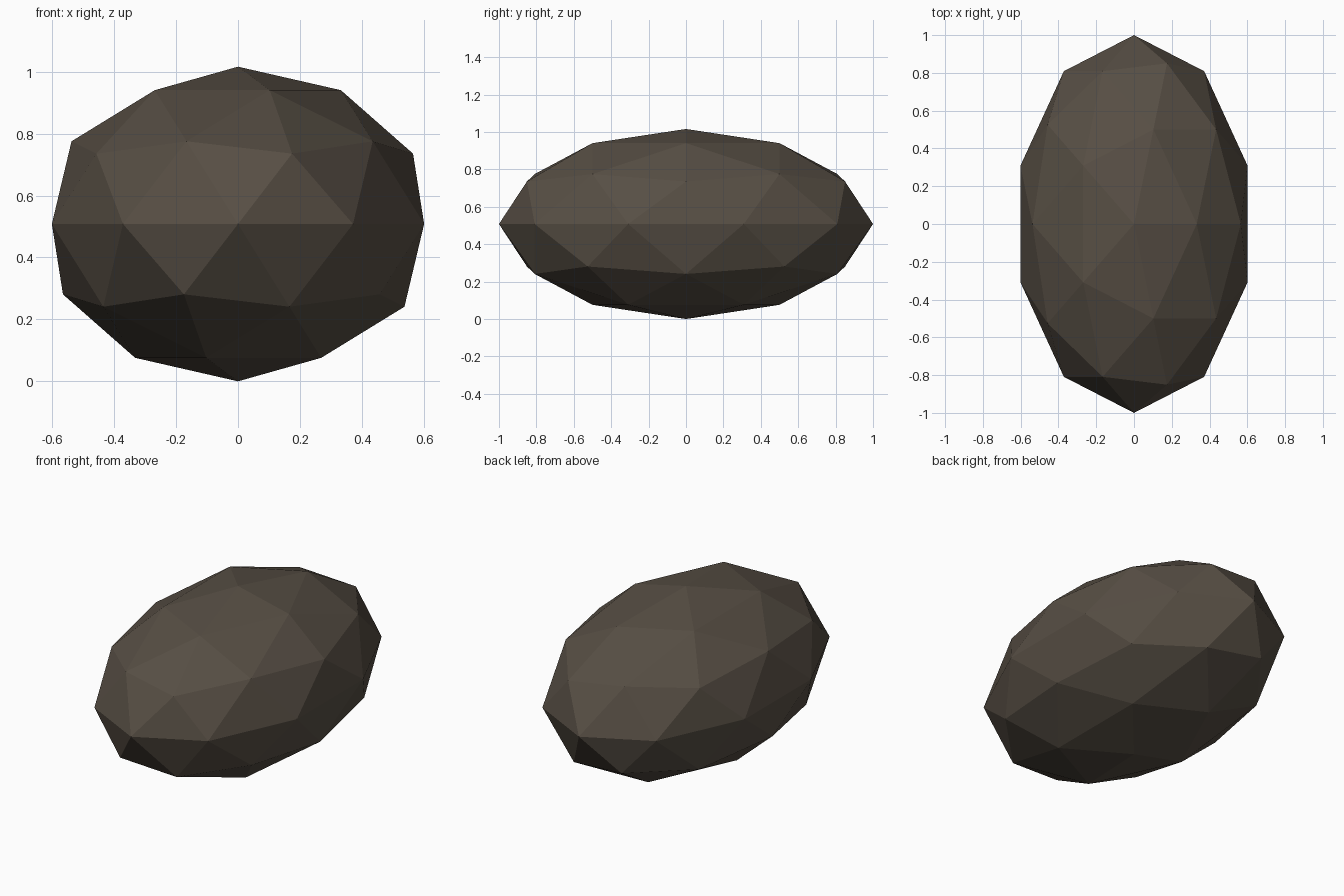
import bpy

# Remove the default cube
cube = bpy.data.objects.get("Cube")
if cube:
    bpy.data.objects.remove(cube, do_unlink=True)

# Dark brown stone colour
colour = (0.095, 0.077, 0.058, 1.0)
stone = bpy.data.materials.new("dark_brown_stone")
stone.use_nodes = True
stone.diffuse_color = colour
bsdf = next(n for n in stone.node_tree.nodes if n.type == "BSDF_PRINCIPLED")
bsdf.inputs["Base Color"].default_value = colour
bsdf.inputs["Roughness"].default_value = 0.9

# Faceted pebble: a stretched low-poly sphere resting on the ground
half_width, half_length, half_height = 0.632, 1.0, 0.508
bpy.ops.mesh.primitive_ico_sphere_add(subdivisions=2, radius=1.0,
                                      location=(0, 0, half_height))
rock = bpy.context.object
rock.name = "rock"
rock.scale = (half_width, half_length, half_height)
bpy.ops.object.transform_apply(location=False, rotation=False, scale=True)
bpy.ops.object.shade_flat()
rock.data.materials.append(stone)
